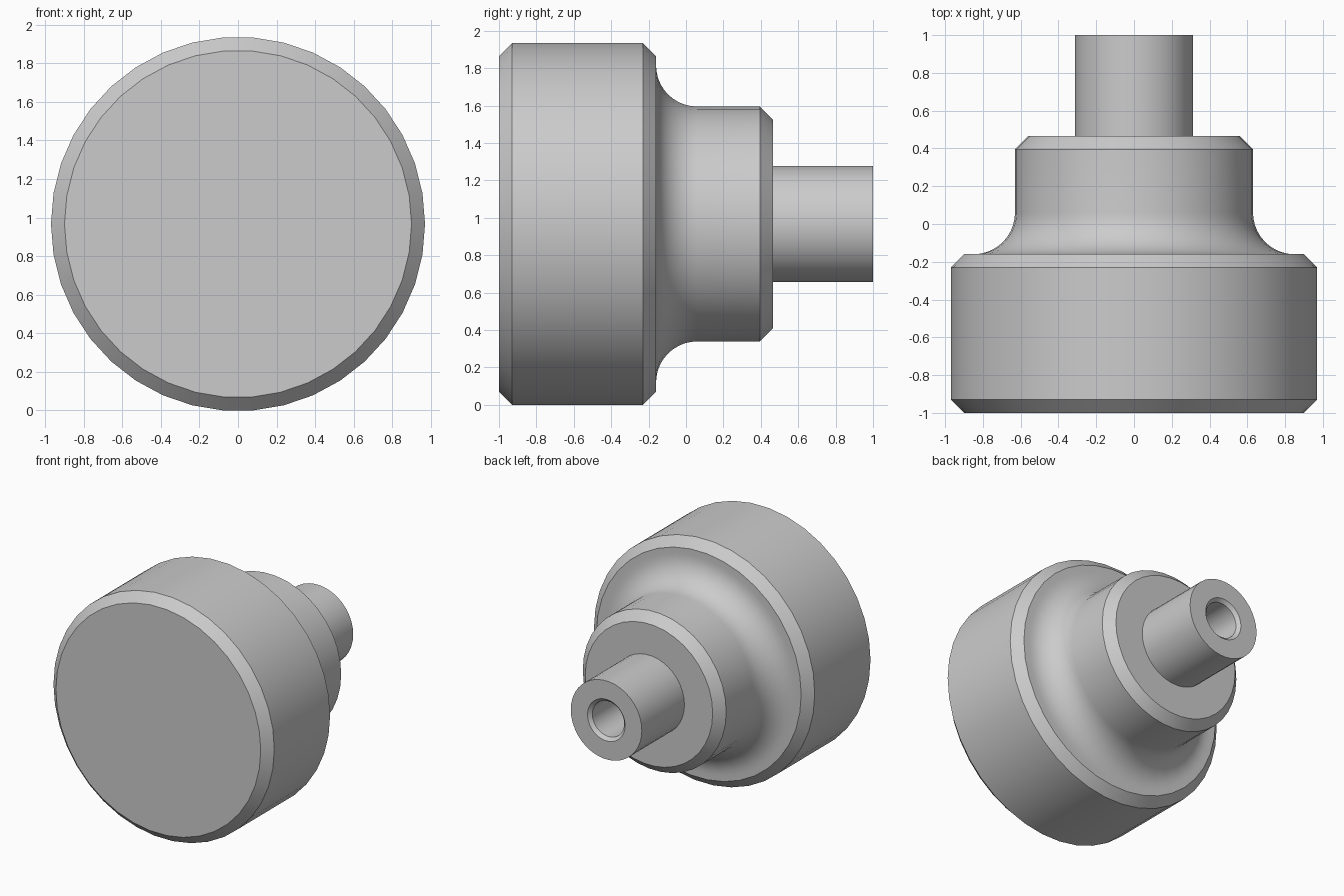
import bpy
import bmesh
from math import sin, cos, pi, radians

cube = bpy.data.objects.get("Cube")
if cube:
    bpy.data.objects.remove(cube, do_unlink=True)

SIDES = 38
HEAD_R, NECK_R, STEM_R, BORE_R = 0.97, 0.63, 0.312, 0.14
CHAMFER, FILLET = 0.07, 0.22
SHOULDER_Y, STEP_Y = -0.16, 0.465
AXIS_Z = HEAD_R * cos(pi / SIDES)

grey = bpy.data.materials.new("plain grey")
grey.use_nodes = True
grey.diffuse_color = (0.6, 0.6, 0.6, 1)
grey.node_tree.nodes["Principled BSDF"].inputs["Base Color"].default_value = (0.6, 0.6, 0.6, 1)


def lathe(name, profile):
    """Turn (y, radius) points about the y axis and cap both ends."""
    bm = bmesh.new()
    rings = []
    for y, r in profile:
        angles = [2 * pi * i / SIDES for i in range(SIDES)]
        rings.append([bm.verts.new((r * cos(a), y, AXIS_Z + r * sin(a))) for a in angles])
    for a, b in zip(rings, rings[1:]):
        for i in range(SIDES):
            j = (i + 1) % SIDES
            bm.faces.new((a[i], a[j], b[j], b[i]))
    bm.faces.new(rings[0])
    bm.faces.new(rings[-1])
    bmesh.ops.recalc_face_normals(bm, faces=bm.faces)
    mesh = bpy.data.meshes.new(name)
    bm.to_mesh(mesh)
    bm.free()
    mesh.materials.append(grey)
    obj = bpy.data.objects.new(name, mesh)
    bpy.context.collection.objects.link(obj)
    bpy.ops.object.select_all(action='DESELECT')
    obj.select_set(True)
    bpy.context.view_layer.objects.active = obj
    bpy.ops.object.shade_smooth_by_angle(angle=radians(30))
    return obj


# Chamfered head
head = [(-1, HEAD_R - CHAMFER), (-1 + CHAMFER, HEAD_R),
        (SHOULDER_Y - CHAMFER, HEAD_R), (SHOULDER_Y, HEAD_R - CHAMFER)]

# Concave fillet from the head's shoulder to the neck
steps = 10
fillet = [(SHOULDER_Y + FILLET * (1 - cos(t)), NECK_R + FILLET * (1 - sin(t)))
          for t in (pi / 2 * i / steps for i in range(steps + 1))]

# Chamfered neck end
neck = [(STEP_Y - CHAMFER, NECK_R), (STEP_Y, NECK_R - CHAMFER)]

# Stem with a countersunk blind bore
stem = [(STEP_Y, STEM_R), (1, STEM_R), (1, BORE_R + 0.025),
        (0.975, BORE_R), (STEP_Y, BORE_R)]

lathe("turned_knob", head + fillet + neck + stem)
